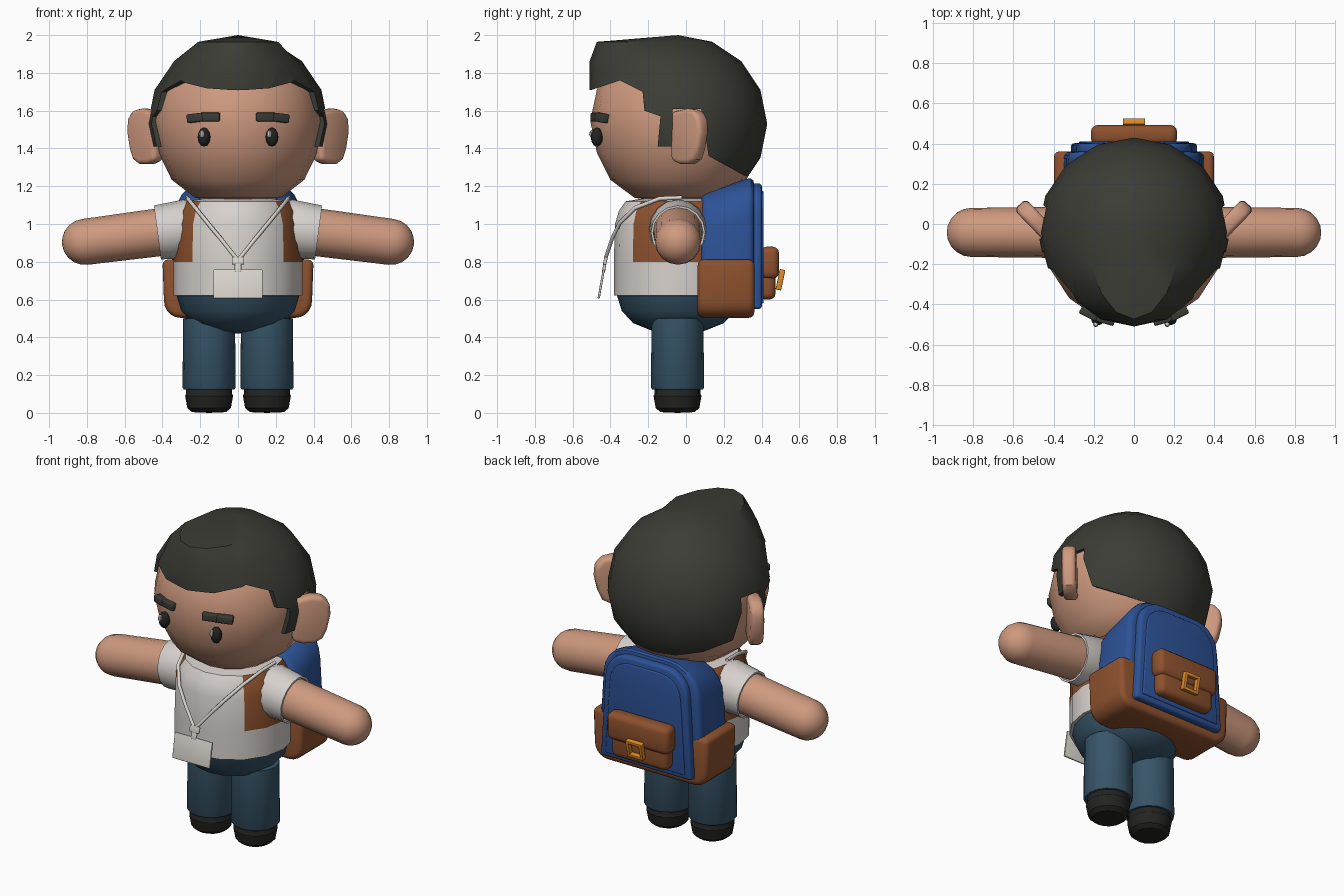
import bpy, bmesh
from math import sin, cos, pi, radians
from mathutils import Matrix, Vector

cube = bpy.data.objects.get("Cube")
if cube:
    bpy.data.objects.remove(cube)


def material(name, *rgb):
    m = bpy.data.materials.new(name)
    m.use_nodes = True
    m.diffuse_color = (*rgb, 1)
    m.node_tree.nodes["Principled BSDF"].inputs["Base Color"].default_value = (*rgb, 1)
    return m


SKIN = material("skin", .62, .32, .21)
HAIR = material("dark_hair", .045, .045, .036)
SHIRT = material("shirt_white", .68, .64, .61)
PANTS = material("denim_blue", .038, .09, .14)
BLACK = material("black", .017, .017, .015)
BROWN = material("leather_brown", .27, .083, .027)
BLUE = material("pack_blue", .026, .085, .31)
ORANGE = material("buckle_orange", .75, .26, .02)
CARD = material("pale_grey", .7, .66, .61)


def shade(ob, angle=35):
    bpy.ops.object.select_all(action='DESELECT')
    ob.select_set(True)
    bpy.context.view_layer.objects.active = ob
    bpy.ops.object.shade_smooth_by_angle(angle=radians(angle))


def finish(bm, name, *mats):
    bmesh.ops.remove_doubles(bm, verts=bm.verts, dist=1e-5)
    bmesh.ops.recalc_face_normals(bm, faces=bm.faces)
    me = bpy.data.meshes.new(name)
    bm.to_mesh(me)
    bm.free()
    ob = bpy.data.objects.new(name, me)
    bpy.context.collection.objects.link(ob)
    for m in mats:
        me.materials.append(m)
    shade(ob)
    return ob


def lathe(profile, n=16, matrix=Matrix()):
    """Revolve (radius, height) points about local z."""
    bm = bmesh.new()
    rings = [[bm.verts.new((r * cos(2 * pi * i / n), r * sin(2 * pi * i / n), z))
              for i in range(n)] for r, z in profile]
    for a, b in zip(rings, rings[1:]):
        for i in range(n):
            j = (i + 1) % n
            bm.faces.new((a[i], a[j], b[j], b[i]))
    bmesh.ops.remove_doubles(bm, verts=bm.verts, dist=1e-5)
    bm.transform(matrix)
    return bm


def ball(center, radii, n=16):
    arc = [(cos(a), sin(a)) for a in (pi * k * 2 / n - pi / 2 for k in range(n // 2 + 1))]
    arc[0], arc[-1] = (0, -1), (0, 1)
    return lathe(arc, n, Matrix.Translation(center) @ Matrix.Diagonal((*radii, 1)))


def bevel(bm, width, segments=3):
    bmesh.ops.recalc_face_normals(bm, faces=bm.faces)
    edges = [e for e in bm.edges if e.calc_face_angle(0) > .65]
    bmesh.ops.bevel(bm, geom=edges, offset=width, segments=segments, profile=.5,
                    affect='EDGES', clamp_overlap=True)


def box(name, mat, center, size, width=.01, rot=Matrix()):
    bm = bmesh.new()
    bmesh.ops.create_cube(bm, size=1, matrix=Matrix.Diagonal((*size, 1)))
    bevel(bm, width)
    bm.transform(Matrix.Translation(center) @ rot)
    return finish(bm, name, mat)


def prism(points, offset):
    """Extrude a closed 3D outline by an offset vector."""
    bm = bmesh.new()
    face = bm.faces.new([bm.verts.new(p) for p in points])
    ext = bmesh.ops.extrude_face_region(bm, geom=[face], use_keep_orig=True)
    bmesh.ops.translate(bm, vec=offset,
                        verts=[v for v in ext["geom"] if isinstance(v, bmesh.types.BMVert)])
    return bm


# Head with full cheeks and a broad chin
bm = ball((0, -.04, 1.545), (.455, .467, .44))
for v in bm.verts:
    if v.co.z < 1.3:
        widen = 1.09 if v.co.z > 1.2 else 1.3
        v.co.x *= widen
        v.co.y = -.04 + (v.co.y + .04) * widen
finish(bm, "head", SKIN)

# Hair: swept-up front, then trimmed to the hairline
bm = ball((0, -.04, 1.53), (.478, .47, .47))
for v in bm.verts:
    height = (v.co.z - 1.53) / .47
    if .1 < height < .99 and v.co.y < -.041:
        reach = .92 if height > .85 else 1
        v.co.y = -.04 + (v.co.y + .04) * reach / (1 - height ** 2) ** .5
        if height > .85:
            v.co.x *= 1.25
hair = finish(bm, "hair", HAIR)
hairline = [(-.6, 1.69), (-.5, 1.71), (-.35, 1.76), (-.23, 1.7), (-.22, 1.6), (-.135, 1.57),
            (-.15, 1.41), (-.075, 1.41), (-.07, 1.61), (.08, 1.61), (.12, 1.36), (.32, 1.25),
            (.6, 1.24), (.6, 2.1), (-.6, 2.1)]
cutter = finish(prism([(-.7, y, z) for y, z in hairline], (1.4, 0, 0)), "hair_cutter", HAIR)
cutter.hide_render = True
mod = hair.modifiers.new("trim", 'BOOLEAN')
mod.operation, mod.object, mod.solver = 'INTERSECT', cutter, 'EXACT'
bpy.context.view_layer.objects.active = hair
bpy.ops.object.modifier_apply(modifier="trim")
bpy.data.objects.remove(cutter)
shade(hair, 40)

# Torso: shirt with brown side panels, hips below
shirt_profile = [(.325, .62), (.342, .622), (.342, .8), (.336, 1), (.315, 1.07),
                 (.28, 1.12), (.16, 1.14), (0, 1.145)]
bm = lathe(shirt_profile, 16, Matrix.Translation((0, -.04, 0)))
for f in bm.faces:
    c = f.calc_center_median()
    if .8 < c.z < 1.12 and c.y + .04 > -abs(c.x):
        f.material_index = 1
finish(bm, "shirt", SHIRT, BROWN)
hips_profile = [(0, .42), (.14, .435), (.24, .475), (.3, .54), (.328, .63), (0, .64)]
finish(lathe(hips_profile, 16, Matrix.Translation((0, -.04, 0))), "hips", PANTS)

ear_outline = [(-.09, .125), (.02, .145), (.085, .135), (.125, .09), (.13, .02), (.11, -.07),
               (.085, -.125), (.04, -.15), (-.03, -.15), (-.09, -.13)]

for s, side in ((1, "left"), (-1, "right")):
    # Leg and shoe
    at = Matrix.Translation((s * .153, -.045, 0))
    finish(lathe([(0, .125), (.135, .125), (.141, .135), (.137, .5), (0, .52)], 16, at),
           side + "_leg", PANTS)
    finish(lathe([(0, 0), (.09, .004), (.115, .025), (.127, .09), (.122, .1), (.122, .13),
                  (0, .13)], 16, at), side + "_shoe", BLACK)

    # Arm and open sleeve, drooping slightly
    aim = Vector((s, 0, -.13)).to_track_quat('Z', 'Y').to_matrix().to_4x4()
    at = Matrix.Translation((s * .25, -.042, .978)) @ aim
    tip = [(.122 * cos(k * pi / 10), .565 + .122 * sin(k * pi / 10)) for k in range(5)]
    finish(lathe([(0, .02), (.128, .03)] + tip + [(0, .687)], 16, at), side + "_arm", SKIN)
    finish(lathe([(0, -.06), (.13, -.05), (.155, .02), (.144, .178), (.132, .178),
                  (.13, .1)], 16, at), side + "_sleeve", SHIRT)

    # Rounded ear flaring backwards
    bm = prism([(x, -.04, z) for x, z in ear_outline], (0, .08, 0))
    bevel(bm, .025)
    bm.transform(Matrix.Translation((s * .478, .005, 1.467))
                 @ Matrix.Diagonal((s, 1, 1, 1)) @ Matrix.Rotation(radians(46), 4, 'Z'))
    finish(bm, side + "_ear", SKIN)

    # Eye, highlight and brow
    finish(ball((s * .18, -.472, 1.46), (.034, .032, .051), 12), side + "_eye", BLACK)
    finish(ball((s * .178 - .012, -.497, 1.476), (.014, .016, .022), 8),
           side + "_eye_highlight", SHIRT)
    for part, x, y, z, yaw, roll in (("inner", .142, -.474, 1.566, 16, 0),
                                     ("outer", .222, -.445, 1.562, 27, 6)):
        turn = (Matrix.Rotation(s * radians(yaw), 4, 'Z')
                @ Matrix.Rotation(s * radians(roll), 4, 'Y'))
        box(f"{side}_{part}_brow", HAIR, (s * x, y, z), (.095, .045, .046), .008, turn)

# Lanyard cord
curve = bpy.data.curves.new("lanyard", 'CURVE')
curve.dimensions = '3D'
curve.bevel_depth, curve.bevel_resolution = .011, 1
half = [(.01, -.425, .82), (.09, -.392, .92), (.16, -.352, 1.005), (.225, -.27, 1.085),
        (.265, -.14, 1.135), (.27, -.02, 1.14)]
for s in (-1, 1):
    spline = curve.splines.new('POLY')
    spline.points.add(len(half) - 1)
    for p, (x, y, z) in zip(spline.points, half):
        p.co = (s * x, y, z, 1)
curve.materials.append(CARD)
cord = bpy.data.objects.new("lanyard", curve)
bpy.context.collection.objects.link(cord)
bpy.ops.object.select_all(action='DESELECT')
cord.select_set(True)
bpy.context.view_layer.objects.active = cord
bpy.ops.object.convert(target='MESH')

# Clip and hanging card
tilt = Matrix.Rotation(radians(-10), 4, 'X')
box("lanyard_clip", CARD, (0, -.427, .805), (.065, .018, .04), .005, tilt)
box("lanyard_hook", CARD, (0, -.433, .77), (.035, .016, .05), .005, tilt)
box("badge_card", CARD, (0, -.449, .682), (.26, .012, .155), .004, tilt)


def arch(half_width, base, end, radius, y, depth, taper=.03):
    """Upright slab whose far end, above or below the base, has rounded corners."""
    up = 1 if end > base else -1
    right = [(half_width, base)]
    for k in range(6):
        a = k * pi / 10
        right.append((half_width - taper - radius * (1 - cos(a)),
                      end - up * radius * (1 - sin(a))))
    outline = right + [(-x, z) for x, z in reversed(right)]
    return prism([(x, y, z) for x, z in outline], (0, depth, 0))


# Backpack body with its top sloping down to the shoulders
bm = arch(.365, .56, 1.25, .2, .08, .28)
for v in bm.verts:
    if v.co.y < .2 and v.co.z > 1:
        v.co.z -= .085
bevel(bm, .035)
finish(bm, "backpack_body", BLUE)
bm = arch(.315, .55, 1.215, .16, .34, .062)
bevel(bm, .018)
finish(bm, "backpack_rear_panel", BLUE)
bm = arch(.275, .58, 1.175, .14, .39, .02)
bevel(bm, .006)
finish(bm, "backpack_panel_inset", BLUE)
bm = arch(.4, .812, .503, .09, .062, .3, .008)
bevel(bm, .03)
finish(bm, "backpack_base", BROWN)

# Rear pocket, flap and buckle
box("pocket", BROWN, (0, .43, .71), (.39, .09, .22), .035)
box("pocket_flap", BROWN, (0, .443, .795), (.43, .1, .17), .035)
lean = Matrix.Rotation(radians(-12), 4, 'X')
center = Vector((0, .5, .705))
for s, side, level in ((1, "left", "upper"), (-1, "right", "lower")):
    box(side + "_buckle_bar", ORANGE, center + lean @ Vector((s * .045, 0, 0)),
        (.02, .03, .11), .004, lean)
    box(level + "_buckle_bar", ORANGE, center + lean @ Vector((0, 0, s * .045)),
        (.11, .03, .02), .004, lean)
